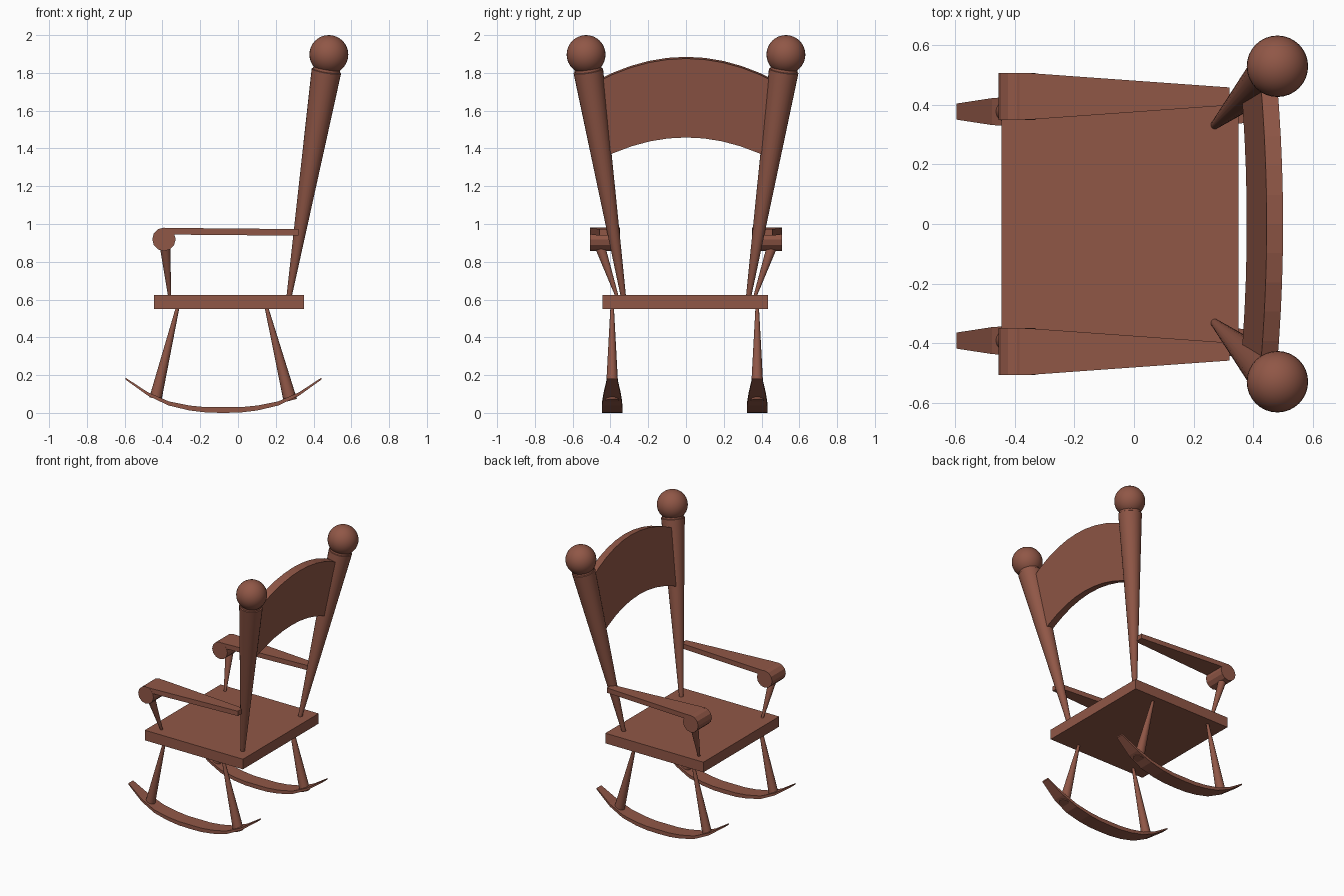
import bpy, bmesh, math
from mathutils import Vector

if "Cube" in bpy.data.objects:
    bpy.data.objects.remove(bpy.data.objects["Cube"])

wood = bpy.data.materials.new("brown wood")
wood.diffuse_color = (0.28, 0.095, 0.062, 1)
wood.use_nodes = True
wood.node_tree.nodes["Principled BSDF"].inputs["Base Color"].default_value = wood.diffuse_color


def finish(name, bm, smooth=False):
    bmesh.ops.recalc_face_normals(bm, faces=bm.faces)
    me = bpy.data.meshes.new(name)
    bm.to_mesh(me)
    bm.free()
    ob = bpy.data.objects.new(name, me)
    bpy.context.collection.objects.link(ob)
    me.materials.append(wood)
    if smooth:
        bpy.ops.object.select_all(action='DESELECT')
        ob.select_set(True)
        bpy.context.view_layer.objects.active = ob
        bpy.ops.object.shade_smooth_by_angle(angle=math.radians(35))
    return ob


def loft(name, rings, smooth=False):
    """Skin a list of equal-length point rings and cap both ends."""
    bm = bmesh.new()
    vs = [[bm.verts.new(p) for p in r] for r in rings]
    n = len(vs[0])
    for a, b in zip(vs, vs[1:]):
        for i in range(n):
            j = (i + 1) % n
            bm.faces.new((a[i], a[j], b[j], b[i]))
    bm.faces.new(vs[0])
    bm.faces.new(vs[-1])
    return finish(name, bm, smooth)


def rod(name, p0, p1, profile, sides=20, smooth=True):
    """Turned rod from p0 to p1; profile is (position along axis 0-1, radius)."""
    p0, p1 = Vector(p0), Vector(p1)
    q = (p1 - p0).to_track_quat('Z', 'Y')
    rings = []
    for t, r in profile:
        c = p0.lerp(p1, t)
        rings.append([c + q @ Vector((r * math.cos(k * math.tau / sides),
                                      r * math.sin(k * math.tau / sides), 0))
                      for k in range(sides)])
    return loft(name, rings, smooth)


# seat
loft("seat", [[(x, -0.443, 0.55), (x, 0.434, 0.55), (x, 0.434, 0.624), (x, -0.443, 0.624)]
              for x in (-0.445, 0.35)])

# arched, tilted back panel
rings = []
for k in range(11):
    s = -1 + k / 5
    ring = []
    for z0, w, d in ((1.885, 0.49, 0), (1.885, 0.49, 1), (1.467, 0.475, 1), (1.467, 0.475, 0)):
        y = s * w
        z = z0 - 0.56 * y * y
        ring.append((0.445 + 0.16 * (z - 1.885) + 0.055 * d, y, z - 0.009 * d))
    rings.append(ring)
loft("back_panel", rings)

for s, side in ((1, "left"), (-1, "right")):
    # back post with a narrowed collar and ball on top
    rod(side + "_back_post", (0.268, s * 0.329, 0.60), (0.472, s * 0.521, 1.835),
        [(0, 0.013), (0.98, 0.079), (0.982, 0.073), (1, 0.071)], 24)
    bm = bmesh.new()
    bmesh.ops.create_uvsphere(bm, u_segments=32, v_segments=16, radius=0.103)
    bmesh.ops.translate(bm, verts=bm.verts, vec=(0.481, s * 0.529, 1.897))
    finish(side + "_post_ball", bm, True)

    # tapered armrest with a rolled front end
    loft(side + "_armrest", [[(x, s * 0.428 - w, z), (x, s * 0.428 + w, z),
                              (x, s * 0.428 + w, z + 0.035), (x, s * 0.428 - w, z + 0.035)]
                             for x, w, z in ((-0.40, 0.079, 0.944), (-0.35, 0.078, 0.944),
                                             (0.32, 0.03, 0.938))])
    rod(side + "_armrest_roll", (-0.392, s * 0.349, 0.919), (-0.392, s * 0.507, 0.919),
        [(0, 0.062), (1, 0.062)], 12, False)
    rod(side + "_arm_support", (-0.361, s * 0.363, 0.61), (-0.388, s * 0.462, 0.90),
        [(0, 0.008), (1, 0.029)], 16)

    # legs, spreading towards the rocker
    yc = s * 0.384 - 0.007
    rod(side + "_front_leg", (-0.318, yc, 0.565), (-0.437, yc, 0.075), [(0, 0.009), (1, 0.033)], 16)
    rod(side + "_rear_leg", (0.149, yc, 0.565), (0.277, yc, 0.065), [(0, 0.009), (1, 0.036)], 16)

    # rocker: (distance from middle, centre height, half width, half thickness)
    half = [(0.09, 0.016, 0.054, 0.014), (0.18, 0.026, 0.054, 0.013), (0.29, 0.05, 0.053, 0.011),
            (0.40, 0.1, 0.045, 0.009), (0.518, 0.181, 0.027, 0.005)]
    path = [(-u, z, w, t) for u, z, w, t in reversed(half)] + [(0, 0.015, 0.054, 0.015)] + half
    loft(side + "_rocker", [[(u - 0.077, yc - w, z - t), (u - 0.077, yc + w, z - t),
                             (u - 0.077, yc + w, z + t), (u - 0.077, yc - w, z + t)]
                            for u, z, w, t in path])
